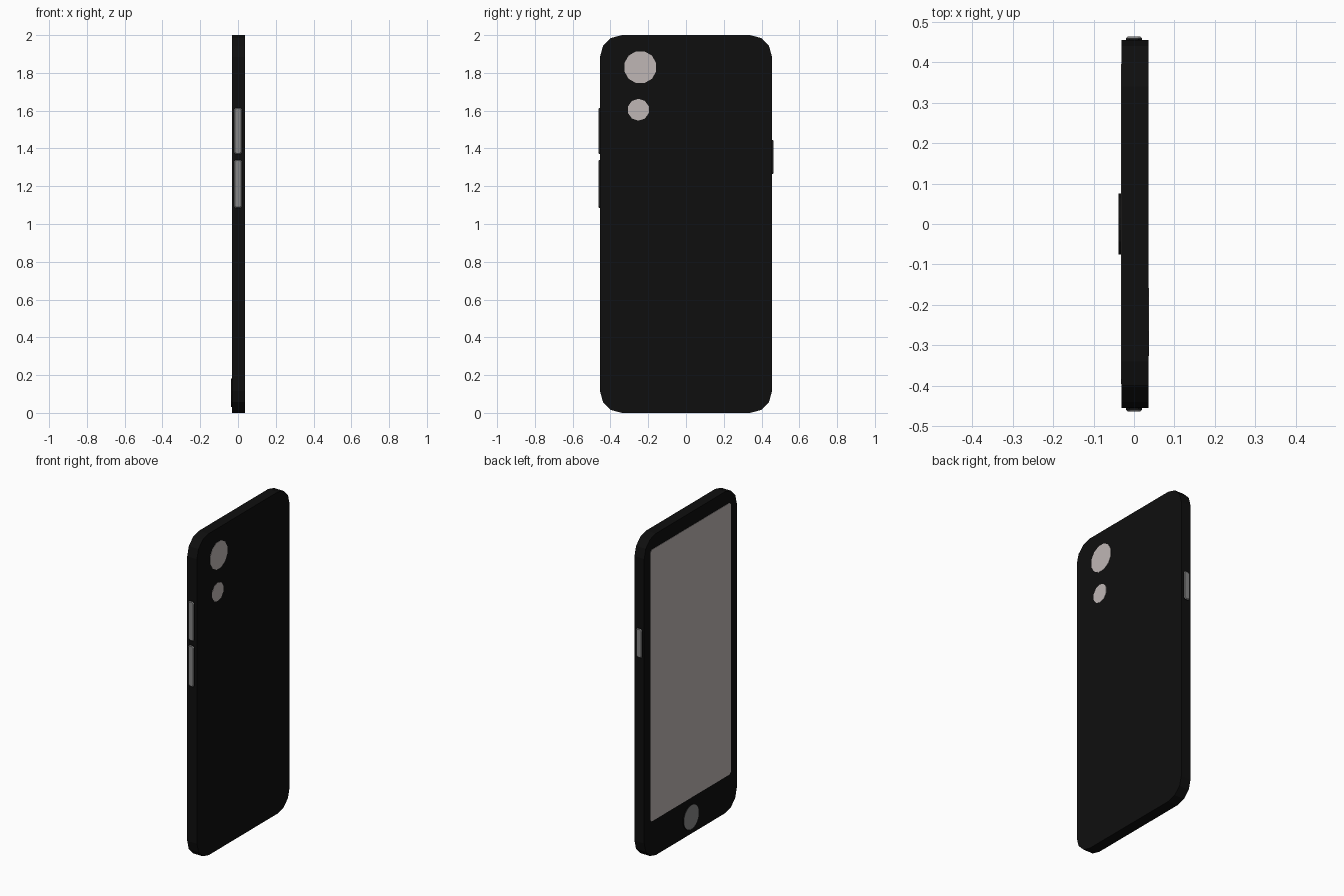
import bpy, bmesh, math

if "Cube" in bpy.data.objects:
    bpy.data.objects.remove(bpy.data.objects["Cube"])


def material(name, rgb):
    m = bpy.data.materials.new(name)
    m.diffuse_color = (*rgb, 1)
    m.use_nodes = True
    m.node_tree.nodes["Principled BSDF"].inputs["Base Color"].default_value = m.diffuse_color
    return m


BLACK = material("black_case", (0.0045, 0.0045, 0.0045))
GREY = material("button_grey", (0.24, 0.24, 0.24))
PALE = material("pale_glass", (0.52, 0.47, 0.46))


def make(name, rings, mats, cap_mats):
    """Loft matching rings of points, closing both ends."""
    bm = bmesh.new()
    loops = [[bm.verts.new(p) for p in ring] for ring in rings]
    n = len(loops[0])
    for k in range(len(loops) - 1):
        a, b = loops[k], loops[k + 1]
        for i in range(n):
            j = (i + 1) % n
            bm.faces.new((a[i], a[j], b[j], b[i])).material_index = mats[k]
    bm.faces.new(loops[0]).material_index = cap_mats[0]
    bm.faces.new(loops[-1]).material_index = cap_mats[1]
    bmesh.ops.recalc_face_normals(bm, faces=bm.faces[:])
    me = bpy.data.meshes.new(name)
    bm.to_mesh(me)
    bm.free()
    for m in (BLACK, GREY, PALE):
        me.materials.append(m)
    ob = bpy.data.objects.new(name, me)
    bpy.context.collection.objects.link(ob)
    return ob


def rounded(hu, hv, r, seg):
    """Rounded rectangle outline centred on the origin."""
    pts = []
    for q, (su, sv) in enumerate(((1, 1), (-1, 1), (-1, -1), (1, -1))):
        for i in range(seg + 1):
            a = math.pi / 2 * (q + i / seg)
            pts.append((su * (hu - r) + r * math.cos(a), sv * (hv - r) + r * math.sin(a)))
    return pts


def circle(r, n):
    return [(r * math.cos(2 * math.pi * (i + 0.5) / n),
             r * math.sin(2 * math.pi * (i + 0.5) / n)) for i in range(n)]


def plate(name, outline, cy, cz, x0, x1, side, cap):
    """Flat shape in the y-z plane, from x0 to the outer face x1."""
    rings = [[(x, cy + u, cz + v) for u, v in outline] for x in (x0, x1)]
    return make(name, rings, [side], [side, cap])


# Case
plate("case", rounded(0.455, 1.0, 0.115, 3), 0, 1, -0.031, 0.036, 0, 0)

# Screen and home button on the -x face
plate("screen", rounded(0.395, 0.845, 0.012, 1), 0, 1.07, -0.030, -0.0325, 2, 2)
plate("home_button", circle(0.077, 16), 0, 0.107, -0.030, -0.038, 0, 1)

# Camera lenses on the +x face
plate("main_lens", circle(0.087, 12), -0.242, 1.83, 0.035, 0.0375, 2, 2)
plate("second_lens", circle(0.058, 10), -0.252, 1.605, 0.035, 0.0375, 2, 2)


# Side buttons: dark base with a bevelled grey cap
def side_button(name, s, z0, z1):
    h, c = (z1 - z0) / 2, (z0 + z1) / 2
    rings = []
    for y, inset in ((0.450, 0), (0.459, 0), (0.4635, 0.004)):
        outline = rounded(0.020 - inset, h - inset, 0.009, 1)
        rings.append([(u, s * y, c + v) for u, v in outline])
    make(name, rings, [0, 1], [0, 1])


side_button("volume_up_button", -1, 1.37, 1.615)
side_button("volume_down_button", -1, 1.085, 1.34)
side_button("power_button", 1, 1.265, 1.445)
